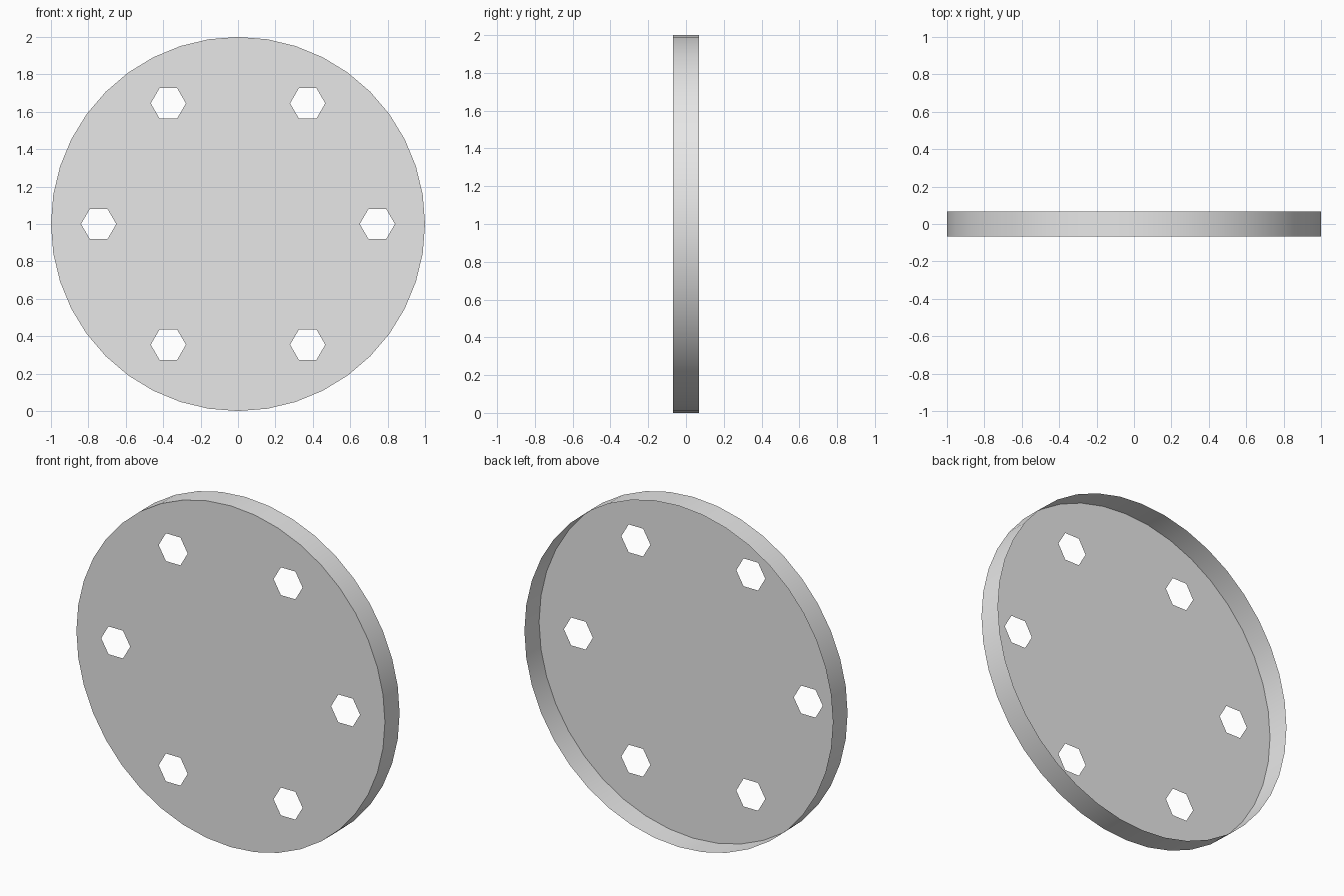
import bpy
import bmesh
from math import cos, sin, pi

cube = bpy.data.objects.get("Cube")
if cube:
    bpy.data.objects.remove(cube, do_unlink=True)

RADIUS, HALF_DEPTH, SIDES = 1.0, 0.068, 40
HOLE_RING, HOLE_RADIUS, HOLES = 0.745, 0.094, 6

grey = bpy.data.materials.new("plain grey")
grey.use_nodes = True
grey.diffuse_color = (0.8, 0.8, 0.8, 1)
grey.node_tree.nodes["Principled BSDF"].inputs["Base Color"].default_value = (0.8, 0.8, 0.8, 1)


def ring(bm, cx, cz, radius, sides, y):
    """Closed loop of vertices in an upright plane."""
    return [bm.verts.new((cx + radius * cos(2 * pi * i / sides), y,
                          cz + radius * sin(2 * pi * i / sides)))
            for i in range(sides)]


def loop_edges(bm, verts):
    return [bm.edges.new((v, verts[(i + 1) % len(verts)])) for i, v in enumerate(verts)]


def finish(bm, name):
    mesh = bpy.data.meshes.new(name)
    bm.to_mesh(mesh)
    bm.free()
    mesh.materials.append(grey)
    obj = bpy.data.objects.new(name, mesh)
    bpy.context.collection.objects.link(obj)
    return obj


# Front plate: a thin disc pierced by a circle of hexagonal holes
bm = bmesh.new()
edges = loop_edges(bm, ring(bm, 0, RADIUS, RADIUS, SIDES, -HALF_DEPTH))
for i in range(HOLES):
    a = 2 * pi * i / HOLES
    hole = ring(bm, HOLE_RING * cos(a), RADIUS + HOLE_RING * sin(a), HOLE_RADIUS, 6, -HALF_DEPTH)
    edges += loop_edges(bm, hole)
bmesh.ops.triangle_fill(bm, use_beauty=True, edges=edges, normal=(0, -1, 0))
for face in bm.faces:
    face.normal_update()
    if face.normal.y > 0:
        face.normal_flip()
finish(bm, "front_plate")

# Rim: a single-skin band running back from the plate, open behind
bm = bmesh.new()
front = ring(bm, 0, RADIUS, RADIUS, SIDES, -HALF_DEPTH)
back = ring(bm, 0, RADIUS, RADIUS, SIDES, HALF_DEPTH)
for i in range(SIDES):
    j = (i + 1) % SIDES
    face = bm.faces.new((front[i], front[j], back[j], back[i]))
    face.smooth = True
    face.normal_update()
    centre = face.calc_center_median()
    if face.normal.x * centre.x + face.normal.z * (centre.z - RADIUS) < 0:
        face.normal_flip()
finish(bm, "rim")
